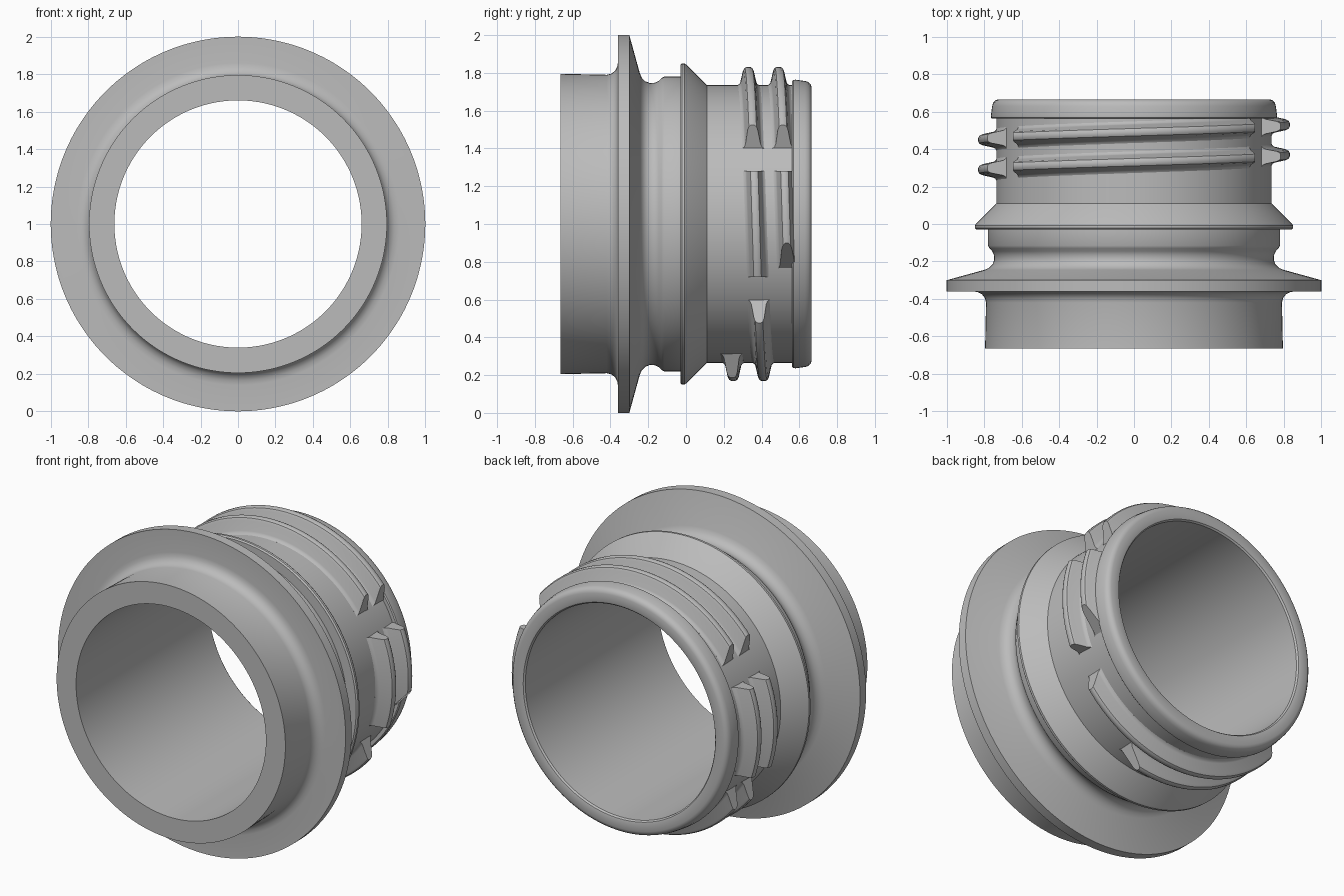
import bpy, bmesh
from math import cos, sin, radians

cube = bpy.data.objects.get("Cube")
if cube:
    bpy.data.objects.remove(cube, do_unlink=True)

grey = bpy.data.materials.new("plain_grey")
grey.use_nodes = True
grey.diffuse_color = (0.5, 0.5, 0.5, 1)
grey.node_tree.nodes["Principled BSDF"].inputs["Base Color"].default_value = (0.5, 0.5, 0.5, 1)


def ring_point(y, r, degrees):
    """Point at radius r around the horizontal axis of the neck."""
    a = radians(degrees)
    return (r * cos(a), y, 1 + r * sin(a))


def sweep(name, rings, closed):
    """Skin a list of equal closed rings, joined round or capped at the ends."""
    bm = bmesh.new()
    loops = [[bm.verts.new(p) for p in ring] for ring in rings]
    n = len(loops[0])
    pairs = list(zip(loops, loops[1:]))
    if closed:
        pairs.append((loops[-1], loops[0]))
    else:
        bm.faces.new(loops[0])
        bm.faces.new(loops[-1])
    for a, b in pairs:
        for i in range(n):
            j = (i + 1) % n
            bm.faces.new((a[i], a[j], b[j], b[i]))
    bmesh.ops.recalc_face_normals(bm, faces=bm.faces)
    mesh = bpy.data.meshes.new(name)
    bm.to_mesh(mesh)
    bm.free()
    mesh.materials.append(grey)
    obj = bpy.data.objects.new(name, mesh)
    bpy.context.collection.objects.link(obj)
    bpy.ops.object.select_all(action='DESELECT')
    obj.select_set(True)
    bpy.context.view_layer.objects.active = obj
    bpy.ops.object.shade_smooth_by_angle(angle=radians(32))


# Neck: lathe profile as (y, radius), outside from front to back, then the bore
neck = [
    (-.665, .66), (-.665, .795), (-.42, .79), (-.395, .796), (-.375, .812), (-.363, .835), (-.36, .86),
    # wide support flange and the groove behind it
    (-.36, 1), (-.30, 1), (-.245, .80), (-.235, .775), (-.215, .755), (-.19, .746), (-.165, .748),
    (-.145, .757), (-.13, .772), (-.115, .78), (-.03, .78),
    # sharp locking ring
    (-.03, .842), (-.022, .85), (-.008, .85), (.003, .842), (.11, .735),
    # thread wall and rounded lip
    (.562, .735), (.562, .757), (.568, .763), (.58, .764), (.63, .757), (.648, .752), (.66, .74),
    (.665, .725), (.665, .68), (.662, .668), (.652, .66),
]
STEPS = 144
sweep("neck_body", [[ring_point(y, r, 360 * k / STEPS) for y, r in neck] for k in range(STEPS)], True)

# Thread: rounded ridge section as (offset along axis, radius)
ROOT, CREST, PITCH = .735, .832, .16
half = [(.058, .72), (.058, .735), (.047, .741), (.04, .753), (.027, .812), (.02, .826), (.009, CREST)]
ridge = half + [(-o, r) for o, r in reversed(half)]


def thread_segment(name, start, end, draft_start, draft_end):
    """Helical ridge between two root angles, with sloping ends."""
    count = max(8, int((end - start) / 2.5))
    rings = []
    for k in range(count + 1):
        t = k / count
        ring = []
        for o, r in ridge:
            lift = max(0, (r - ROOT) / (CREST - ROOT))
            a0, a1 = start + draft_start * lift, end - draft_end * lift
            a = a0 + (a1 - a0) * t
            ring.append(ring_point(.37 - PITCH * a / 360 + o, r, a))
        rings.append(ring)
    sweep(name, rings, False)


# The single-start helix is interrupted by vent slots on both sides
SIDE, SLOT = 22.4, 33
thread_segment("thread_lead_out", -379, -360 + SIDE, 12, 2.7)
for turn in (-360, 0):
    thread_segment("thread_top", turn + SLOT, turn + 180 - SLOT, 6, 6)
    thread_segment("thread_left_side" if turn else "thread_right_side",
                   turn + 180 - SIDE, turn + 180 + SIDE, 2.7, 2.7)
thread_segment("thread_bottom", -180 + SLOT, -SLOT, 6, 6)
thread_segment("thread_middle_side", -SIDE, SIDE, 2.7, 2.7)
thread_segment("thread_lead_in", 180 + SLOT, 291, 6, 9)
